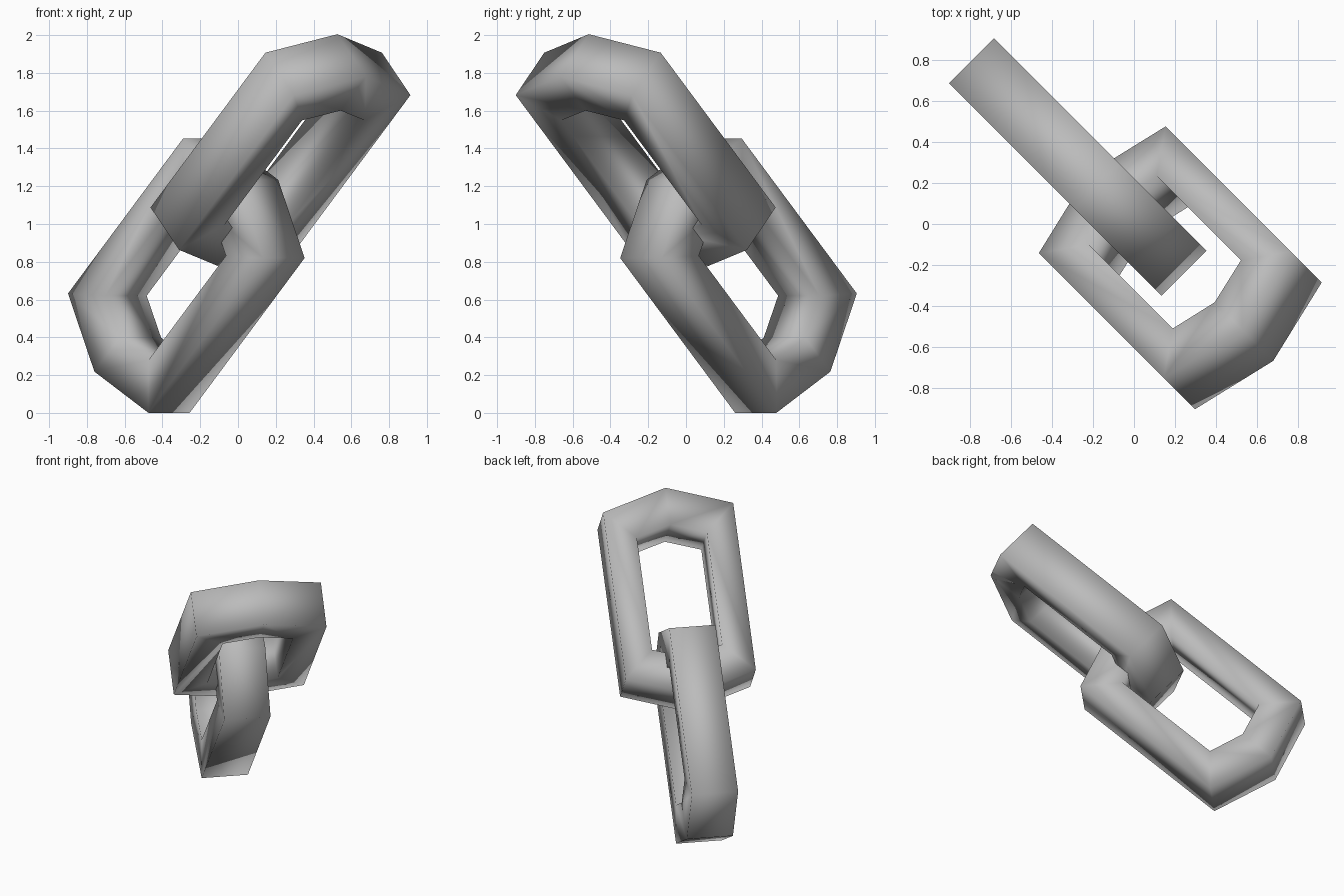
import bpy, bmesh, math
from mathutils import Matrix, Vector

cube = bpy.data.objects.get("Cube")
if cube:
    bpy.data.objects.remove(cube, do_unlink=True)

# Single grey metal
metal = bpy.data.materials.new("grey_metal")
metal.use_nodes = True
colour = (0.5, 0.5, 0.5, 1)
metal.diffuse_color = colour
metal.node_tree.nodes["Principled BSDF"].inputs["Base Color"].default_value = colour

THICK = 0.31


def hexagon(corner_x, half_width, tip_x):
    """Stretched hexagon: two long sides closed by a pointed end at each end."""
    half = [(corner_x, -half_width), (tip_x, 0), (corner_x, half_width)]
    return half + [(-x, -y) for x, y in half]


OUTER = hexagon(0.594, 0.436, 0.736)
INNER = hexagon(0.4, 0.235, 0.475)


def link(name, centre, along, across, normal):
    bm = bmesh.new()
    loops = [[bm.verts.new((x, y, -THICK / 2)) for x, y in outline]
             for outline in (OUTER, INNER)]
    # Flat ring, then extruded to a solid rectangular bar
    for i in range(6):
        j = (i + 1) % 6
        bm.faces.new((loops[0][i], loops[0][j], loops[1][j], loops[1][i]))
    top = bmesh.ops.extrude_face_region(bm, geom=bm.faces[:], use_keep_orig=True)
    verts = [g for g in top["geom"] if isinstance(g, bmesh.types.BMVert)]
    bmesh.ops.translate(bm, verts=verts, vec=(0, 0, THICK))
    # Place the link along its own axes
    frame = Matrix((along, across, normal)).transposed().to_4x4()
    bm.transform(Matrix.Translation(centre) @ frame)
    bmesh.ops.recalc_face_normals(bm, faces=bm.faces[:])
    for face in bm.faces:
        face.smooth = True
    mesh = bpy.data.meshes.new(name)
    bm.to_mesh(mesh)
    bm.free()
    mesh.materials.append(metal)
    bpy.context.collection.objects.link(bpy.data.objects.new(name, mesh))


# Shared chain direction, rising toward the front left
heading = Vector((1, -1, 0)).normalized()
side = Vector((1, 1, 0)).normalized()
up = Vector((0, 0, 1))
pitch = math.radians(43.6)
along = heading * math.cos(pitch) + up * math.sin(pitch)
lift = up * math.cos(pitch) - heading * math.sin(pitch)

# Two interlocked links, a quarter turn apart
link("upper_link", heading * 0.31 + side * 0.008 + up * 1.385, along, side, lift)
link("lower_link", heading * -0.39 + side * 0.003 + up * 0.726, along, lift, -side)
